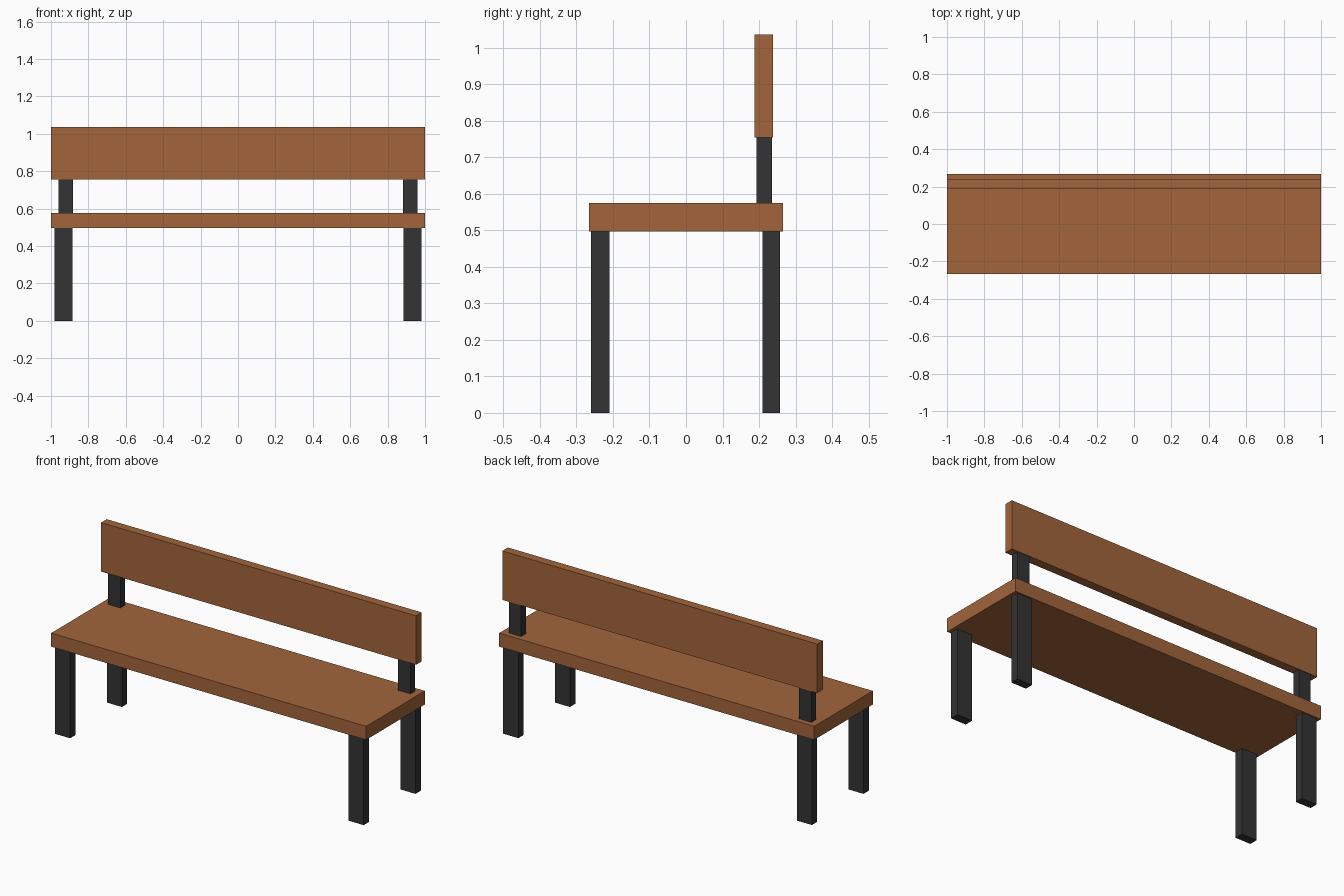
import bpy

if "Cube" in bpy.data.objects:
    bpy.data.objects.remove(bpy.data.objects["Cube"])


def material(name, color):
    m = bpy.data.materials.new(name)
    m.diffuse_color = (*color, 1.0)
    m.use_nodes = True
    m.node_tree.nodes["Principled BSDF"].inputs["Base Color"].default_value = m.diffuse_color
    return m


wood = material("brown_wood", (0.36, 0.13, 0.044))
metal = material("dark_metal", (0.033, 0.033, 0.034))


def box(name, x, y, z, mat):
    """Box from (min, max) ranges on each axis."""
    ranges = (x, y, z)
    bpy.ops.mesh.primitive_cube_add(size=1)
    ob = bpy.context.object
    ob.name = name
    for v in ob.data.vertices:
        for i, (lo, hi) in enumerate(ranges):
            v.co[i] = lo + (v.co[i] + 0.5) * (hi - lo)
    ob.data.materials.append(mat)
    return ob


# Wooden planks
box("seat", (-1, 1), (-0.266, 0.266), (0.497, 0.575), wood)
box("backrest", (-1, 1), (0.187, 0.238), (0.755, 1.036), wood)

# Legs and backrest posts, one set per side
for side, s in (("left", -1), ("right", 1)):
    leg_x = sorted((s * 0.884, s * 0.98))
    post_x = sorted((s * 0.882, s * 0.96))
    box(f"front_leg_{side}", leg_x, (-0.26, -0.21), (0, 0.499), metal)
    box(f"back_leg_{side}", leg_x, (0.21, 0.258), (0, 0.499), metal)
    box(f"backrest_post_{side}", post_x, (0.193, 0.235), (0.573, 0.757), metal)
